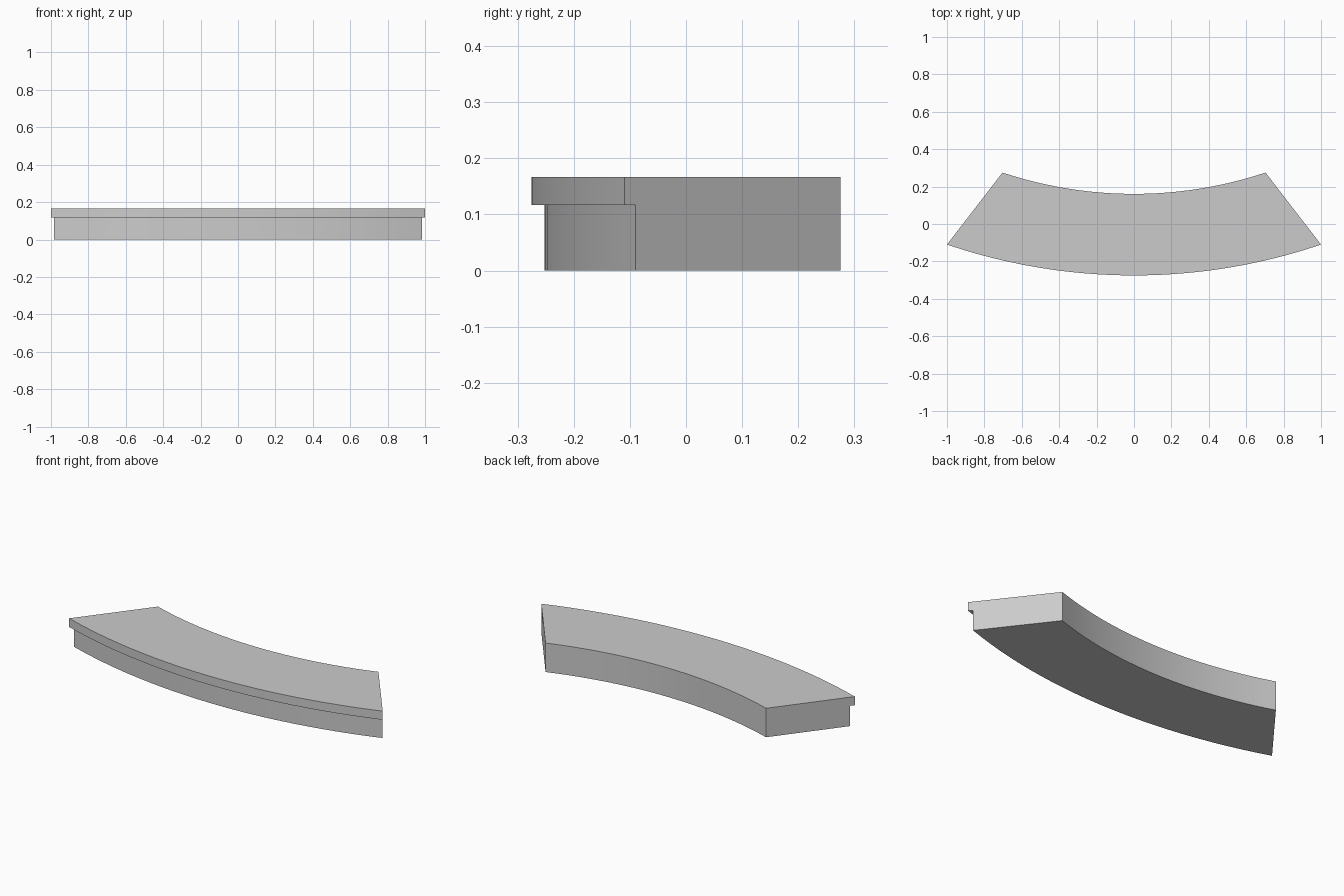
import bpy, bmesh, math

if "Cube" in bpy.data.objects:
    bpy.data.objects.remove(bpy.data.objects["Cube"])

SEGMENTS = 24
Z_LEDGE, Z_TOP = 0.117, 0.167


def arc(half_width, y_end, y_mid):
    """Points of a circular arc sagging towards the front, left to right."""
    sag = y_end - y_mid
    radius = (half_width ** 2 + sag ** 2) / (2 * sag)
    sweep = math.asin(half_width / radius)
    angles = [sweep * (2 * i / SEGMENTS - 1) for i in range(SEGMENTS + 1)]
    return [(radius * math.sin(a), y_mid + radius * (1 - math.cos(a))) for a in angles]


# Curved edges: back face, recessed front face, overhanging front lip
back = arc(0.703, 0.275, 0.161)
front = arc(0.984, -0.09, -0.252)
lip = arc(1.0, -0.11, -0.275)

# Stepped cross-section, swept from one end to the other
section = [(back, 0), (front, 0), (front, Z_LEDGE),
           (lip, Z_LEDGE), (lip, Z_TOP), (back, Z_TOP)]

bm = bmesh.new()
rings = [[bm.verts.new((*curve[i], z)) for curve, z in section]
         for i in range(SEGMENTS + 1)]
n = len(section)
for a, b in zip(rings, rings[1:]):
    for j in range(n):
        k = (j + 1) % n
        bm.faces.new((a[j], a[k], b[k], b[j]))

# Flat end faces
bm.faces.new(rings[0])
bm.faces.new(rings[-1])
bmesh.ops.recalc_face_normals(bm, faces=bm.faces)

mesh = bpy.data.meshes.new("curved_ledge_block")
bm.to_mesh(mesh)
bm.free()
block = bpy.data.objects.new("curved_ledge_block", mesh)
bpy.context.collection.objects.link(block)

# Smooth curved faces, crisp corners
bpy.context.view_layer.objects.active = block
block.select_set(True)
bpy.ops.object.shade_smooth_by_angle(angle=math.radians(30))
